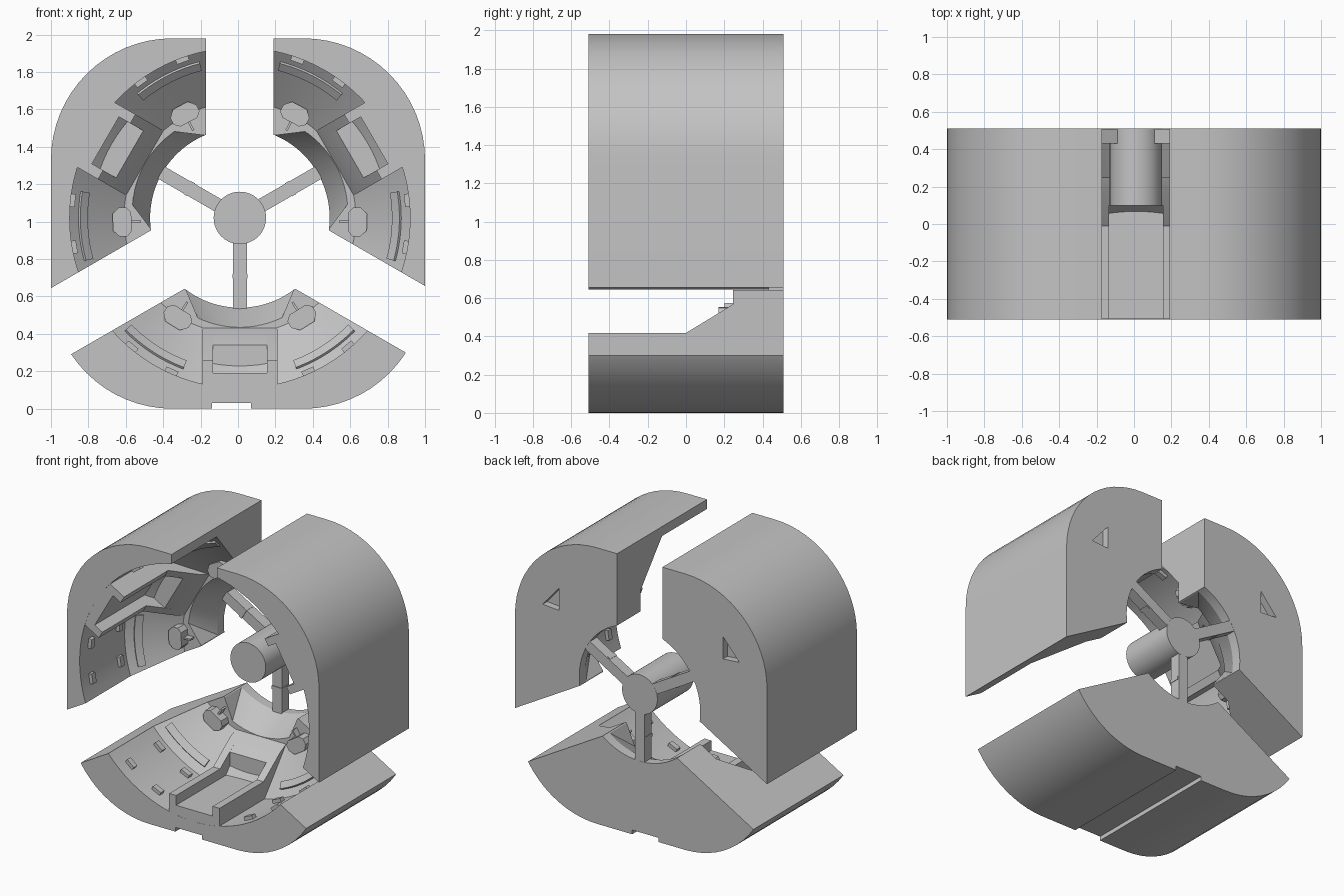
import bpy, bmesh, math
from math import radians, sin, cos, pi
from mathutils import Matrix

if "Cube" in bpy.data.objects:
    bpy.data.objects.remove(bpy.data.objects["Cube"])

CX, CZ = 0.01, 1.02                      # axis of the central bore
grey = bpy.data.materials.new("light grey")
grey.diffuse_color = (0.55, 0.55, 0.55, 1)
grey.use_nodes = True
grey.node_tree.nodes["Principled BSDF"].inputs["Base Color"].default_value = grey.diffuse_color


def place(k):
    """Frame of one of the three segments: local -z points outwards."""
    return Matrix.Translation((CX, 0, CZ)) @ Matrix.Rotation(k * 2 * pi / 3, 4, 'Y')


def finish(name, verts, faces, mat=None):
    bm = bmesh.new()
    vs = [bm.verts.new(v) for v in verts]
    for f in faces:
        bm.faces.new([vs[i] for i in f])
    bmesh.ops.remove_doubles(bm, verts=bm.verts, dist=1e-5)
    bmesh.ops.recalc_face_normals(bm, faces=bm.faces)
    if mat:
        bm.transform(mat)
    me = bpy.data.meshes.new(name)
    bm.to_mesh(me)
    bm.free()
    me.materials.append(grey)
    ob = bpy.data.objects.new(name, me)
    bpy.context.collection.objects.link(ob)
    return ob


def prism(name, pts, axis, a, b, mat=None):
    """Extrude a profile: axis 'x' takes (y, z) points, axis 'y' takes (x, z)."""
    put = (lambda p, t: (t, p[0], p[1])) if axis == 'x' else (lambda p, t: (p[0], t, p[1]))
    n = len(pts)
    verts = [put(p, a) for p in pts] + [put(p, b) for p in pts]
    faces = [tuple(range(n)), tuple(range(n, 2 * n))]
    faces += [(i, (i + 1) % n, n + (i + 1) % n, n + i) for i in range(n)]
    return finish(name, verts, faces, mat)


def box(name, x, y, z, mat=None):
    return prism(name, [(x[0], z[0]), (x[1], z[0]), (x[1], z[1]), (x[0], z[1])], 'y', y[0], y[1], mat)


def sweep(name, section, n, mat=None):
    """Turn a closed section of (y, radius, from angle, to angle) about the y axis."""
    m = len(section)
    full = section[0][3] - section[0][2] >= 360
    verts, faces = [], []
    for i in range(n + 1):
        for y, r, a0, a1 in section:
            a = radians(a0 + (a1 - a0) * i / n)
            verts.append((r * sin(a), y, -r * cos(a)))
    for i in range(n):
        for j in range(m):
            k = (j + 1) % m
            if full and section[j][1] == 0 and section[k][1] == 0:
                continue
            faces.append((i * m + j, i * m + k, (i + 1) * m + k, (i + 1) * m + j))
    if not full:
        faces += [tuple(range(m)), tuple(range(n * m, n * m + m))]
    return finish(name, verts, faces, mat)


def cut(ob, cutter):
    mod = ob.modifiers.new("cut", 'BOOLEAN')
    mod.operation, mod.solver, mod.object = 'DIFFERENCE', 'EXACT', cutter
    bpy.context.view_layer.objects.active = ob
    bpy.ops.object.modifier_apply(modifier=mod.name)
    bpy.data.objects.remove(cutter)


# Housing: rounded square block
outline = []
for cx, cz, start in ((0.35, 0.65, -90), (0.35, 1.33, 0), (-0.35, 1.33, 90), (-0.35, 0.65, 180)):
    for i in range(17):
        a = radians(start + 90 * i / 16)
        outline.append((cx + 0.65 * cos(a), cz + 0.65 * sin(a)))
housing = prism("housing", outline, 'y', -0.51, 0.51)

# Stepped bore
bore = [(-0.6, 0), (-0.6, 0.91), (0, 0.91), (0.245, 0.62), (0.245, 0.48), (0.6, 0.48), (0.6, 0)]
cut(housing, sweep("bore", [(y, r, 0, 360) for y, r in bore], 96, place(0)))

# Three gaps between the segments, and the scoops behind the cradles
for k in range(3):
    cut(housing, box("gap", (-0.18, 0.18), (-0.8, 0.8), (0.0, 1.7), place(k)))
    cut(housing, sweep("scoop", [(0.17, 0.625, -18.7, 18.7), (0.45, 0.475, -38, 38),
                                 (0.17, 0.475, -38, 38)], 24, place(k)))

# Groove underneath and triangular recesses at the back
cut(housing, box("groove", (-0.14, 0.07), (-0.8, 0.8), (-0.1, 0.03)))
for s in (1, -1):
    cut(housing, prism("recess", [(s * 0.78, 1.46), (s * 0.65, 1.61), (s * 0.65, 1.45)], 'y', 0.46, 0.6))

for k in range(3):
    m = place(k)
    # Cradle: floor, two side arms and the sloping back block
    box("cradle_floor", (-0.15, 0.15), (-0.509, 0.11), (-0.95, -0.83), m)
    arm = [(-0.509, -0.95), (-0.509, -0.76), (-0.01, -0.76), (0.18, -0.62), (0.25, -0.585), (0.25, -0.95)]
    for s in (1, -1):
        prism("cradle_arm", arm, 'x', s * 0.145, s * 0.2, m)
    back = [(0.1, -0.95), (0.1, -0.68), (0.18, -0.62), (0.25, -0.585), (0.25, -0.95)]
    prism("cradle_back", back, 'x', -0.145, 0.145, m)

    for s in (1, -1):
        # Curved strip raised from the cone
        a0, a1 = sorted((s * 20.5, s * 45.5))
        strip = [(0.05, 0.875), (0.031, 0.853), (0.065, 0.813), (0.085, 0.835)]
        sweep("curved_strip", [(y, r, a0, a1) for y, r in strip], 12, m)
        # Small tabs on the bore wall
        for angle in (24, 40):
            for y in (-0.4, -0.08):
                mt = m @ Matrix.Rotation(radians(-s * angle), 4, 'Y')
                box("wall_tab", (-0.035, 0.035), (y - 0.02, y + 0.02), (-0.93, -0.885), mt)
        # Clip with a thin stem on the step
        mc = m @ Matrix.Rotation(radians(-s * 32), 4, 'Y')
        clip = [(-0.045, -0.68), (0.045, -0.68), (0.078, -0.645), (0.078, -0.605),
                (0.05, -0.58), (-0.05, -0.58), (-0.078, -0.605), (-0.078, -0.645)]
        prism("clip", clip, 'y', 0.17, 0.27, mc)
        box("clip_stem", (-0.006, 0.006), (0.2, 0.26), (-0.6, -0.53), mc)

    # Spoke with a narrow band
    box("spoke", (-0.037, 0.037), (0.43, 0.509), (-0.5, 0), m)
    box("spoke_band", (-0.04, 0.04), (0.425, 0.5), (-0.325, -0.3), m)

# Central shaft
sweep("shaft", [(y, r, 0, 360) for y, r in ((0.1, 0), (0.1, 0.14), (0.51, 0.14), (0.51, 0))], 64, place(0))

# Smooth the round surfaces, keep edges sharp
for ob in bpy.context.scene.objects:
    ob.select_set(True)
bpy.context.view_layer.objects.active = housing
bpy.ops.object.shade_smooth_by_angle(angle=radians(25))
